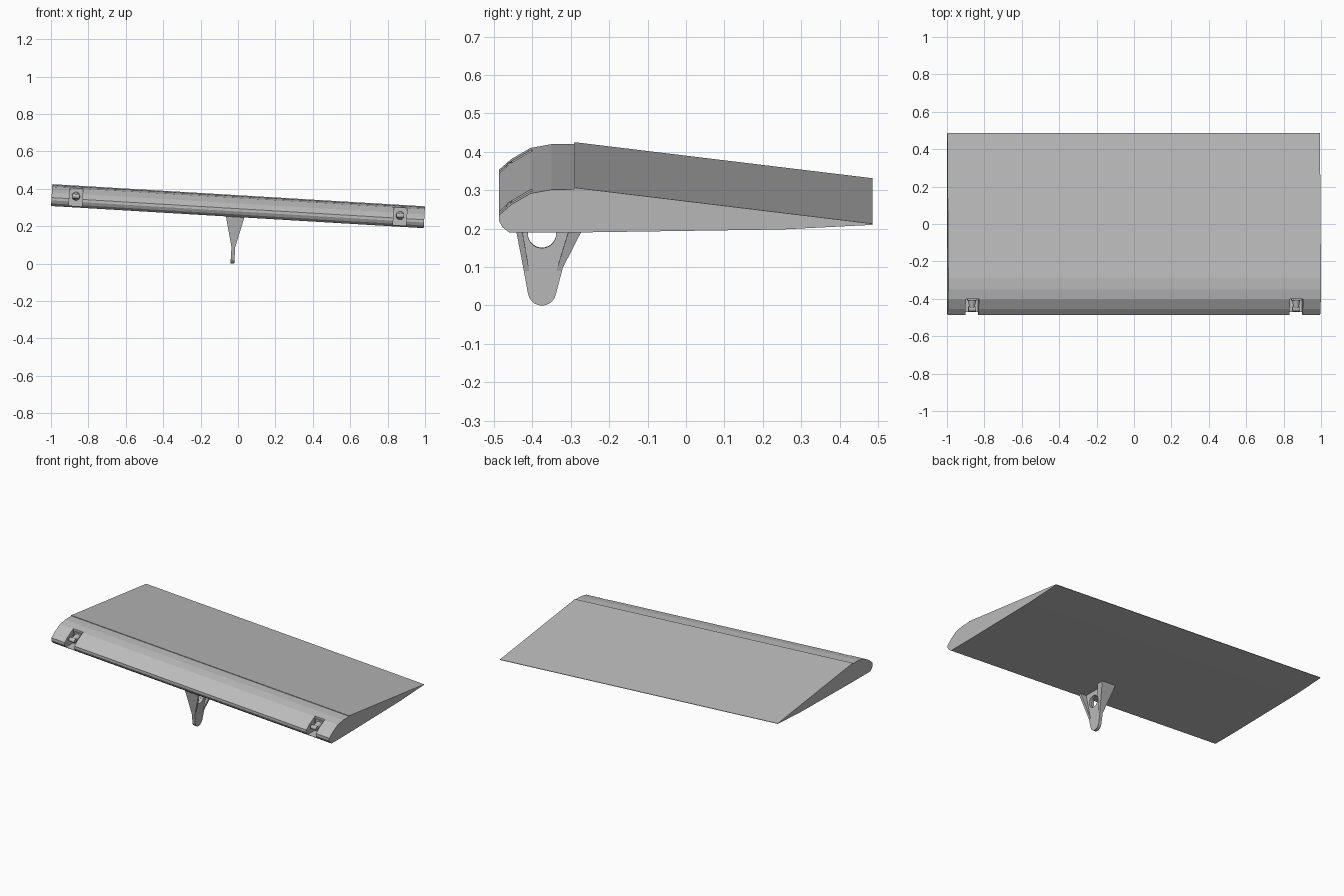
import bpy, bmesh, math
from mathutils import Matrix, Vector

cube = bpy.data.objects.get("Cube")
if cube:
    bpy.data.objects.remove(cube, do_unlink=True)

grey = bpy.data.materials.new("light grey")
grey.use_nodes = True
GREY = (0.5, 0.5, 0.5, 1)
grey.diffuse_color = GREY
grey.node_tree.nodes["Principled BSDF"].inputs["Base Color"].default_value = GREY

# The whole panel is rolled slightly about its chord
FRAME = Matrix.Translation((-0.0034, 0, 0.249)) @ Matrix.Rotation(math.radians(3.4), 4, 'Y')
HALF = 0.998
MOUNT_X = -0.012


def add_object(name, bm):
    bmesh.ops.recalc_face_normals(bm, faces=bm.faces)
    mesh = bpy.data.meshes.new(name)
    bm.to_mesh(mesh)
    bm.free()
    mesh.materials.append(grey)
    obj = bpy.data.objects.new(name, mesh)
    bpy.context.collection.objects.link(obj)
    obj.matrix_world = FRAME
    return obj


def loft(name, rings):
    """Closed solid through rings of equal point count."""
    bm = bmesh.new()
    loops = [[bm.verts.new(p) for p in ring] for ring in rings]
    n = len(loops[0])
    for a, b in zip(loops, loops[1:]):
        for i in range(n):
            j = (i + 1) % n
            bm.faces.new((a[i], a[j], b[j], b[i]))
    bm.faces.new(loops[0])
    bm.faces.new(loops[-1][::-1])
    return add_object(name, bm)


def prism(name, outline, x0, x1):
    return loft(name, [[(x, y, z) for y, z in outline] for x in (x0, x1)])


def box_ring(x, hx, y0, y1, z):
    return [(x - hx, y0, z), (x + hx, y0, z), (x + hx, y1, z), (x - hx, y1, z)]


def rod(name, start, end, r0, r1, sides=16):
    start, end = Vector(start), Vector(end)
    axis = end - start
    bm = bmesh.new()
    turn = axis.to_track_quat('Z', 'Y').to_matrix().to_4x4()
    bmesh.ops.create_cone(bm, cap_ends=True, segments=sides, radius1=r0, radius2=r1,
                          depth=axis.length,
                          matrix=Matrix.Translation((start + end) / 2) @ turn)
    return add_object(name, bm)


def cut(obj, cutters):
    for c in cutters:
        c.hide_render = True
        mod = obj.modifiers.new("cut", 'BOOLEAN')
        mod.operation = 'DIFFERENCE'
        mod.solver = 'EXACT'
        mod.object = c
    bpy.context.view_layer.update()
    deps = bpy.context.evaluated_depsgraph_get()
    mesh = bpy.data.meshes.new_from_object(obj.evaluated_get(deps))
    obj.modifiers.clear()
    obj.data = mesh
    for c in cutters:
        bpy.data.objects.remove(c, do_unlink=True)


# Main wedge-shaped panel
prism("flap_panel", [(-0.29, 0), (-0.29, 0.117), (0.486, 0.023), (0.486, 0.02),
                     (0.25, 0.008)], -HALF, HALF)

# Rounded leading edge with two hinge pockets
nose = prism("leading_edge", [(-0.29, 0), (-0.46, 0), (-0.478, 0.014), (-0.487, 0.03),
                              (-0.487, 0.045), (-0.455, 0.073), (-0.405, 0.102),
                              (-0.35, 0.112), (-0.29, 0.113)], -HALF, HALF)
pockets = []
for side in (-1, 1):
    x = side * 0.868
    pockets.append(loft("pocket_cutter", [box_ring(x, 0.035, -0.6, -0.40, z)
                                          for z in (0.008, 0.2)]))
cut(nose, pockets)

# Hinge lug inside each pocket
for label, side in (("right", -1), ("left", 1)):
    x = side * 0.868
    loft(label + "_hinge_base", [box_ring(x, 0.026, -0.408, -0.398, z) for z in (0.03, 0.09)])
    rod(label + "_hinge_lug", (x, -0.40, 0.06), (x, -0.455, 0.06), 0.024, 0.012)
    rod(label + "_hinge_pin", (x - 0.02, -0.455, 0.06), (x + 0.02, -0.455, 0.06), 0.013, 0.013)

# Mounting web: tapered plate with a round foot and a lightening hole
foot = [(-0.375 + 0.037 * math.cos(a), -0.213 + 0.037 * math.sin(a))
        for a in (math.radians(190 + 16 * i) for i in range(11))]
web = prism("mount_web", [(-0.452, 0.003)] + foot + [(-0.28, 0.003)],
            MOUNT_X - 0.01, MOUNT_X + 0.01)
cut(web, [rod("hole_cutter", (MOUNT_X - 0.1, -0.375, -0.063),
              (MOUNT_X + 0.1, -0.375, -0.063), 0.037, 0.037, 24)])

# Flared ribs along the front and rear edges of the web
for name, low, high in (("front_rib", (-0.422, -0.408), (-0.453, -0.436)),
                        ("rear_rib", (-0.338, -0.325), (-0.288, -0.243))):
    loft(name, [box_ring(MOUNT_X, 0.0105, *low, -0.16),
                box_ring(MOUNT_X, 0.05, *high, 0.003)])
